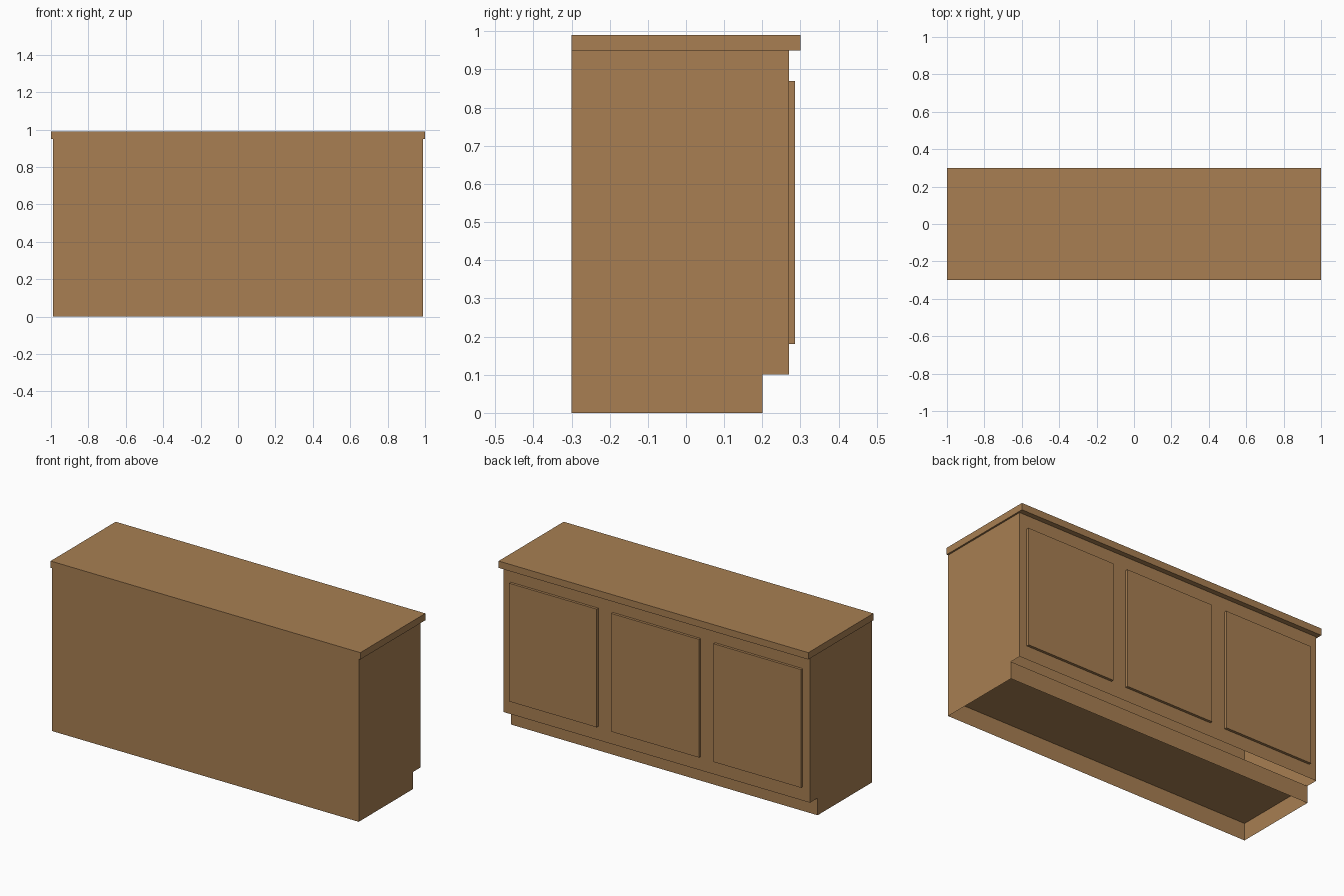
import bpy, bmesh

if "Cube" in bpy.data.objects:
    bpy.data.objects.remove(bpy.data.objects["Cube"])

wood = bpy.data.materials.new("oak brown")
wood.diffuse_color = (0.392, 0.212, 0.084, 1)
wood.use_nodes = True
wood.node_tree.nodes["Principled BSDF"].inputs["Base Color"].default_value = wood.diffuse_color


def finish(name, bm):
    mesh = bpy.data.meshes.new(name)
    bm.to_mesh(mesh)
    bm.free()
    mesh.materials.append(wood)
    obj = bpy.data.objects.new(name, mesh)
    bpy.context.collection.objects.link(obj)
    return obj


def box(name, x0, x1, y0, y1, z0, z1):
    bm = bmesh.new()
    bmesh.ops.create_cube(bm, size=1)
    for v in bm.verts:
        v.co = (x1 if v.co.x > 0 else x0,
                y1 if v.co.y > 0 else y0,
                z1 if v.co.z > 0 else z0)
    return finish(name, bm)


HALF = 0.99
FRONT, KICK, BACK = -0.30, 0.20, 0.27
KICK_Z, TOP_Z = 0.10, 0.95

# Carcass: thin-walled shell with a toe recess, open underneath
profile = [(FRONT, 0), (KICK, 0), (KICK, KICK_Z),
           (BACK, KICK_Z), (BACK, TOP_Z), (FRONT, TOP_Z)]
bm = bmesh.new()
left = [bm.verts.new((-HALF, y, z)) for y, z in profile]
right = [bm.verts.new((HALF, y, z)) for y, z in profile]
bm.faces.new(left[::-1])
bm.faces.new(right)
for i in (1, 3, 5):  # toe board, door side, plain side
    j = (i + 1) % 6
    bm.faces.new((left[i], left[j], right[j], right[i]))
finish("carcass", bm)

# Cabinet floor above the hollow plinth
bm = bmesh.new()
bm.faces.new([bm.verts.new((x, y, KICK_Z)) for x, y in
              ((-HALF, FRONT), (-HALF, KICK), (HALF, KICK), (HALF, FRONT))])
finish("cabinet_floor", bm)

# Countertop overhanging the ends and the door side
box("countertop", -1, 1, FRONT, 0.30, TOP_Z, 0.99)

# Three raised doors
for n, x in enumerate((-0.66, 0, 0.66), 1):
    box(f"door_{n}", x - 0.283, x + 0.283, BACK, 0.285, 0.18, 0.87)
